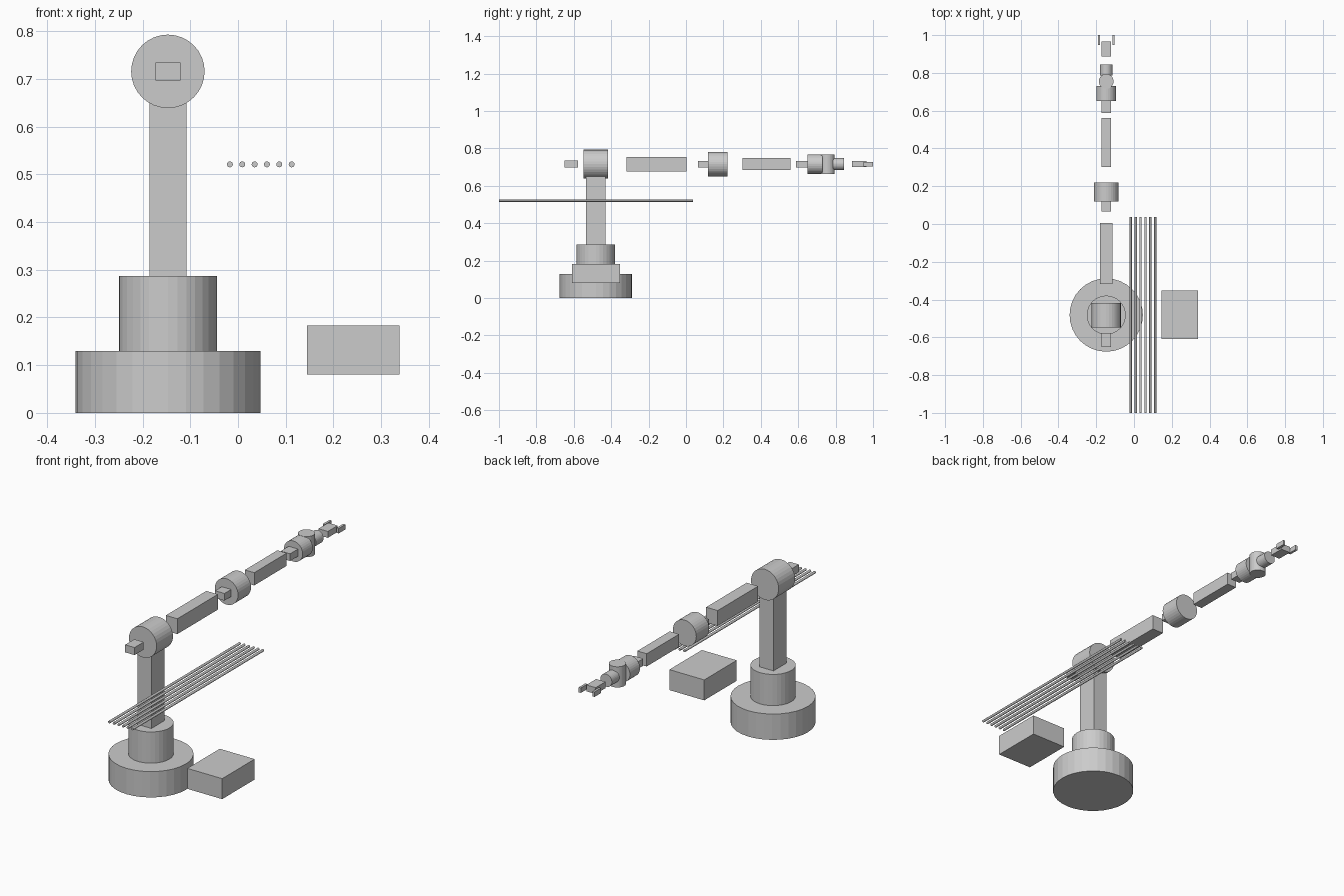
import bpy
from math import pi

if "Cube" in bpy.data.objects:
    bpy.data.objects.remove(bpy.data.objects["Cube"])

X, Y, Z = -0.147, -0.482, 0.716   # arm axis x, pedestal y, arm axis height


def box(name, x, y, z):
    """Box from (min, max) ranges on each axis."""
    bpy.ops.mesh.primitive_cube_add(size=1, location=[(a + b) / 2 for a, b in (x, y, z)])
    o = bpy.context.object
    o.name = name
    o.scale = [b - a for a, b in (x, y, z)]
    bpy.ops.object.transform_apply(location=False, rotation=False, scale=True)
    return o


def arm_box(name, w, h, y0, y1, x=X):
    return box(name, (x - w / 2, x + w / 2), (y0, y1), (Z - h / 2, Z + h / 2))


def cyl_z(name, r, z0, z1, y=Y, x=X, n=32):
    bpy.ops.mesh.primitive_cylinder_add(vertices=n, radius=r, depth=z1 - z0,
                                        location=(x, y, (z0 + z1) / 2))
    bpy.context.object.name = name


def cyl_y(name, r, y0, y1, x=X, z=Z, n=32):
    bpy.ops.mesh.primitive_cylinder_add(vertices=n, radius=r, depth=y1 - y0,
                                        location=(x, (y0 + y1) / 2, z), rotation=(pi / 2, 0, 0))
    bpy.context.object.name = name


# Pedestal
cyl_z("base", 0.194, 0, 0.13)
cyl_z("turret", 0.103, 0.13, 0.287)
box("column", (X - 0.039, X + 0.039), (Y - 0.052, Y + 0.052), (0.287, 0.65))

# Shoulder and upper arm
cyl_y("shoulder_joint", 0.077, -0.547, -0.417)
arm_box("shoulder_motor", 0.052, 0.038, -0.65, -0.577)
arm_box("upper_arm", 0.064, 0.077, -0.318, 0.004)

# Elbow and forearm
arm_box("elbow_motor", 0.052, 0.036, 0.065, 0.12)
cyl_y("elbow_joint", 0.065, 0.118, 0.221)
arm_box("forearm", 0.052, 0.064, 0.302, 0.56)

# Three-axis wrist
arm_box("wrist_motor", 0.052, 0.036, 0.587, 0.652)
cyl_y("wrist_roll", 0.052, 0.65, 0.73)
cyl_z("wrist_pitch", 0.039, Z - 0.052, Z + 0.052, y=0.755)
cyl_y("wrist_flange", 0.032, 0.785, 0.845)

# Gripper
arm_box("gripper_palm", 0.052, 0.032, 0.887, 0.965)
for side, label in ((-1, "left"), (1, "right")):
    arm_box("gripper_finger_" + label, 0.012, 0.025, 0.948, 1.0, x=X + side * 0.038)

# Control box and row of cables beside the pedestal
box("control_box", (0.145, 0.339), (-0.61, -0.352), (0.08, 0.183))
for i in range(6):
    cyl_y(f"cable_{i + 1}", 0.0062, -1.0, 0.038, x=-0.017 + 0.0259 * i, z=0.521, n=16)
